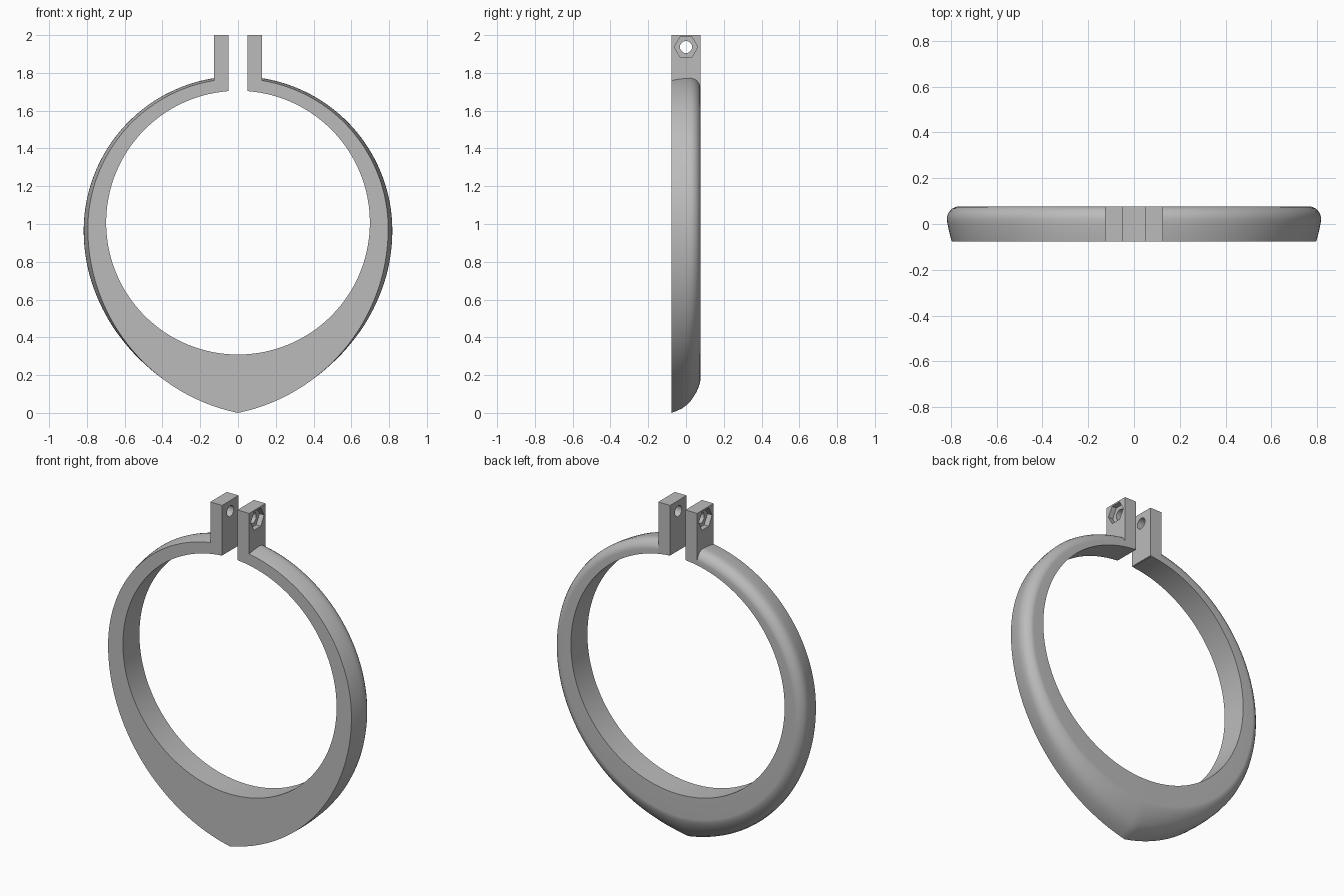
import bpy, bmesh
from math import acos, cos, sin, pi, radians, hypot
from mathutils import Matrix

cube = bpy.data.objects.get("Cube")
if cube:
    bpy.data.objects.remove(cube, do_unlink=True)

grey = bpy.data.materials.new("plain grey")
grey.use_nodes = True
grey.diffuse_color = (0.5, 0.5, 0.5, 1)
grey.node_tree.nodes["Principled BSDF"].inputs["Base Color"].default_value = (0.5, 0.5, 0.5, 1)

DEPTH = 0.077               # half the thickness
BORE_Z, BORE_R = 1.007, 0.698
TAB_IN, TAB_OUT = 0.05, 0.127
STEPS = 44


def make(name, bm):
    bmesh.ops.recalc_face_normals(bm, faces=bm.faces)
    mesh = bpy.data.meshes.new(name)
    bm.to_mesh(mesh)
    bm.free()
    mesh.materials.append(grey)
    ob = bpy.data.objects.new(name, mesh)
    bpy.context.collection.objects.link(ob)
    return ob


def outline(r, tip, zc):
    """Teardrop: circular top, two arcs meeting at a bottom tip."""
    d = zc - tip
    a = (d * d - r * r) / (2 * r)
    low, high = acos(a / (r + a)), acos(0.065 / r)
    half = []
    for i in range(STEPS + 1):
        t = -low * (1 - i / STEPS)
        half.append(((r + a) * cos(t) - a, zc + (r + a) * sin(t)))
    for i in range(1, STEPS + 1):
        t = high * i / STEPS
        half.append((r * cos(t), zc + r * sin(t)))
    half[0] = (0, tip)
    return [(-x, z) for x, z in reversed(half[1:])] + half


def combine(target, other, operation):
    mod = target.modifiers.new(operation.lower(), "BOOLEAN")
    mod.operation, mod.solver, mod.object = operation, "EXACT", other
    bpy.context.view_layer.objects.active = target
    bpy.ops.object.modifier_apply(modifier=mod.name)
    bpy.data.objects.remove(other, do_unlink=True)


# Ring: pointed outline at the front blending to a rounded circle at the back
layers = [(-DEPTH, 0.795, 0.0, 0.975), (-0.05, 0.803, 0.01, 0.972),
          (-0.02, 0.81, 0.024, 0.969), (0.005, 0.815, 0.043, 0.966),
          (0.025, 0.817, 0.064, 0.965), (0.042, 0.813, 0.088, 0.965),
          (0.056, 0.805, 0.112, 0.965), (0.067, 0.793, 0.137, 0.965),
          (0.074, 0.78, 0.158, 0.965), (DEPTH, 0.766, 0.178, 0.965)]
bm = bmesh.new()
rows = [[bm.verts.new((x, y, z)) for x, z in outline(r, tip, zc)] for y, r, tip, zc in layers]
front = [(v.co.x, v.co.z - BORE_Z) for v in rows[0]]
for y in (DEPTH, -DEPTH):
    rows.append([bm.verts.new((x * BORE_R / hypot(x, z), y, BORE_Z + z * BORE_R / hypot(x, z)))
                 for x, z in front])
for k, row in enumerate(rows):
    nxt = rows[(k + 1) % len(rows)]
    for i in range(len(row) - 1):
        bm.faces.new((row[i], row[i + 1], nxt[i + 1], nxt[i]))
for end in (0, -1):
    bm.faces.new([row[end] for row in rows])
ring = make("clamp_ring", bm)

# Clamping tabs, each with a bolt hole and a hexagonal nut pocket outside
for side in (-1, 1):
    bm = bmesh.new()
    bmesh.ops.create_cube(bm, size=1)
    for v in bm.verts:
        v.co.x = side * (TAB_OUT if v.co.x > 0 else TAB_IN)
        v.co.y = DEPTH if v.co.y > 0 else -DEPTH
        v.co.z = 2.0 if v.co.z > 0 else 1.704
    combine(ring, make("clamp_tab", bm), "UNION")
    for name, sides, radius, x0, x1 in (("bolt_hole", 32, 0.032, 0.03, 0.16),
                                        ("nut_pocket", 6, 0.062, 0.097, 0.16)):
        bm = bmesh.new()
        place = (Matrix.Translation((side * (x0 + x1) / 2, 0, 1.937))
                 @ Matrix.Rotation(pi / 2, 4, "Y"))
        bmesh.ops.create_cone(bm, cap_ends=True, segments=sides, radius1=radius,
                              radius2=radius, depth=x1 - x0, matrix=place)
        combine(ring, make(name, bm), "DIFFERENCE")

# Smooth shading with crisp edges
for ob in bpy.context.selected_objects:
    ob.select_set(False)
ring.select_set(True)
bpy.context.view_layer.objects.active = ring
bpy.ops.object.shade_smooth_by_angle(angle=radians(30))
weighted = ring.modifiers.new("even shading", "WEIGHTED_NORMAL")
weighted.keep_sharp = True
